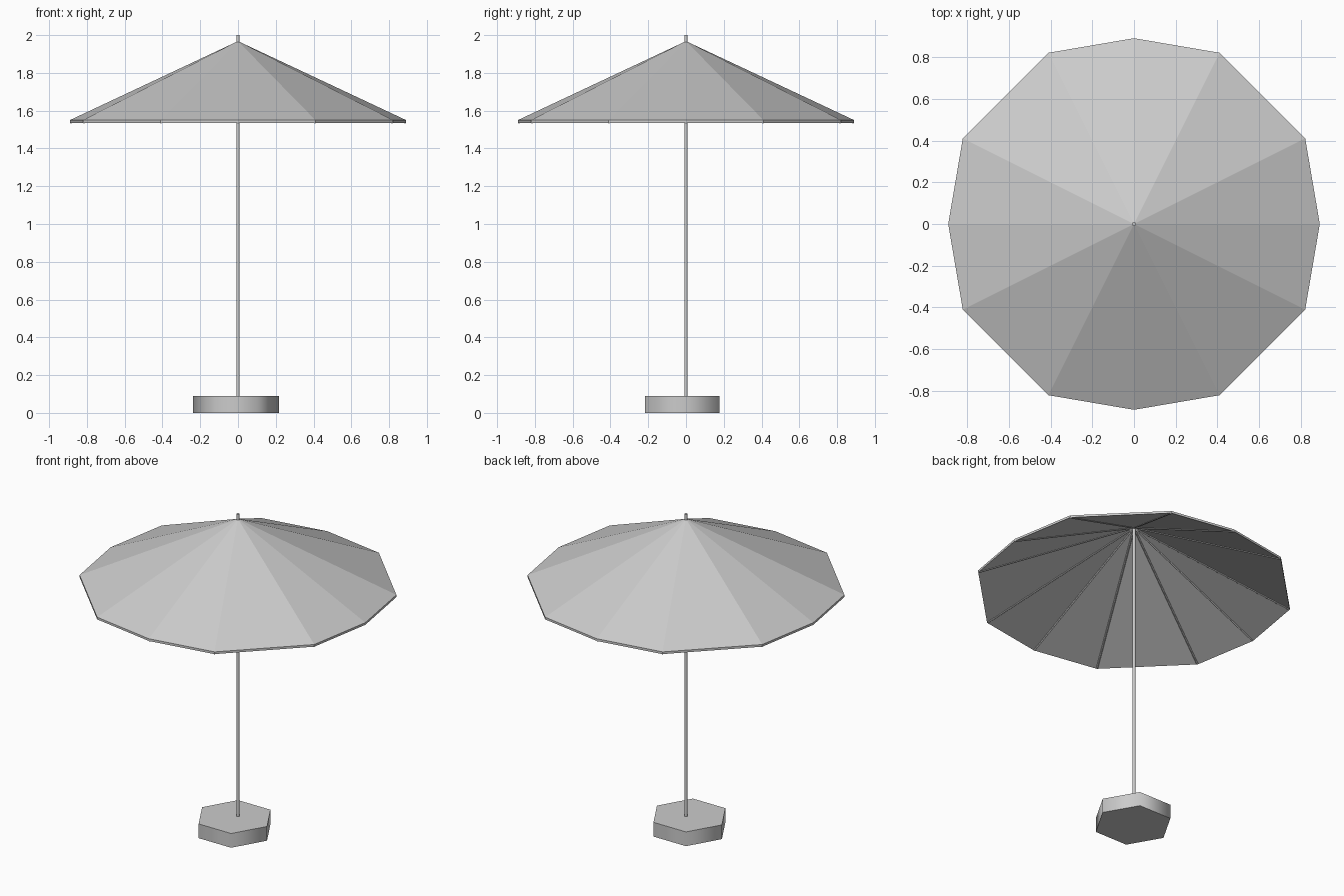
import bpy
import bmesh
import math
from mathutils import Vector

cube = bpy.data.objects.get("Cube")
if cube:
    bpy.data.objects.remove(cube, do_unlink=True)

# One plain grey for every part
grey = bpy.data.materials.new("plain_grey")
grey.use_nodes = True
colour = (0.6, 0.6, 0.6, 1)
grey.diffuse_color = colour
grey.node_tree.nodes["Principled BSDF"].inputs["Base Color"].default_value = colour

RIM_Z, APEX_Z, CLOTH = 1.55, 1.968, 0.014


def rim_points(z):
    """Twelve corners: four on the axes, eight either side of the diagonals."""
    points = []
    for quarter in range(4):
        turn = quarter * math.pi / 2
        for angle, radius in ((0, 0.89), (26.57, 0.917), (63.43, 0.917)):
            a = turn + math.radians(angle)
            points.append(Vector((radius * math.cos(a), radius * math.sin(a), z)))
    return points


def cylinder(name, start, end, radius, sides, smooth_angle=None):
    start, end = Vector(start), Vector(end)
    axis = end - start
    bpy.ops.mesh.primitive_cylinder_add(
        vertices=sides, radius=radius, depth=axis.length, location=(start + end) / 2)
    obj = bpy.context.object
    obj.name = name
    obj.rotation_euler = axis.to_track_quat('Z', 'Y').to_euler()
    obj.data.materials.append(grey)
    if smooth_angle:
        bpy.ops.object.shade_smooth_by_angle(angle=math.radians(smooth_angle))
    return obj


# Canopy: faceted cone of cloth with a thin closed rim
bm = bmesh.new()
outer = [bm.verts.new(p) for p in rim_points(RIM_Z)]
inner = [bm.verts.new(p) for p in rim_points(RIM_Z - CLOTH)]
apex = bm.verts.new((0, 0, APEX_Z))
under_apex = bm.verts.new((0, 0, APEX_Z - CLOTH))
for i in range(len(outer)):
    j = (i + 1) % len(outer)
    bm.faces.new((outer[i], outer[j], apex))
    bm.faces.new((inner[j], inner[i], under_apex))
    bm.faces.new((inner[i], inner[j], outer[j], outer[i]))
mesh = bpy.data.meshes.new("canopy")
bm.to_mesh(mesh)
bm.free()
mesh.materials.append(grey)
bpy.context.collection.objects.link(bpy.data.objects.new("canopy", mesh))

# Ribs: one under every canopy seam
for n, corner in enumerate(rim_points(RIM_Z - CLOTH)):
    tip = Vector((corner.x * 0.997, corner.y * 0.997, corner.z + 0.001))
    cylinder(f"rib_{n + 1}", (0, 0, APEX_Z - CLOTH), tip, 0.006, 6)

# Pole through the whole height
cylinder("pole", (0, 0, 0.05), (0, 0, 2), 0.009, 16, 40)

# Base: softly shaded hexagonal weight, slightly off centre
base = cylinder("base", (-0.01, -0.02, 0), (-0.01, -0.02, 0.09), 0.227, 6, 65)
base.rotation_euler.z += math.radians(30)
